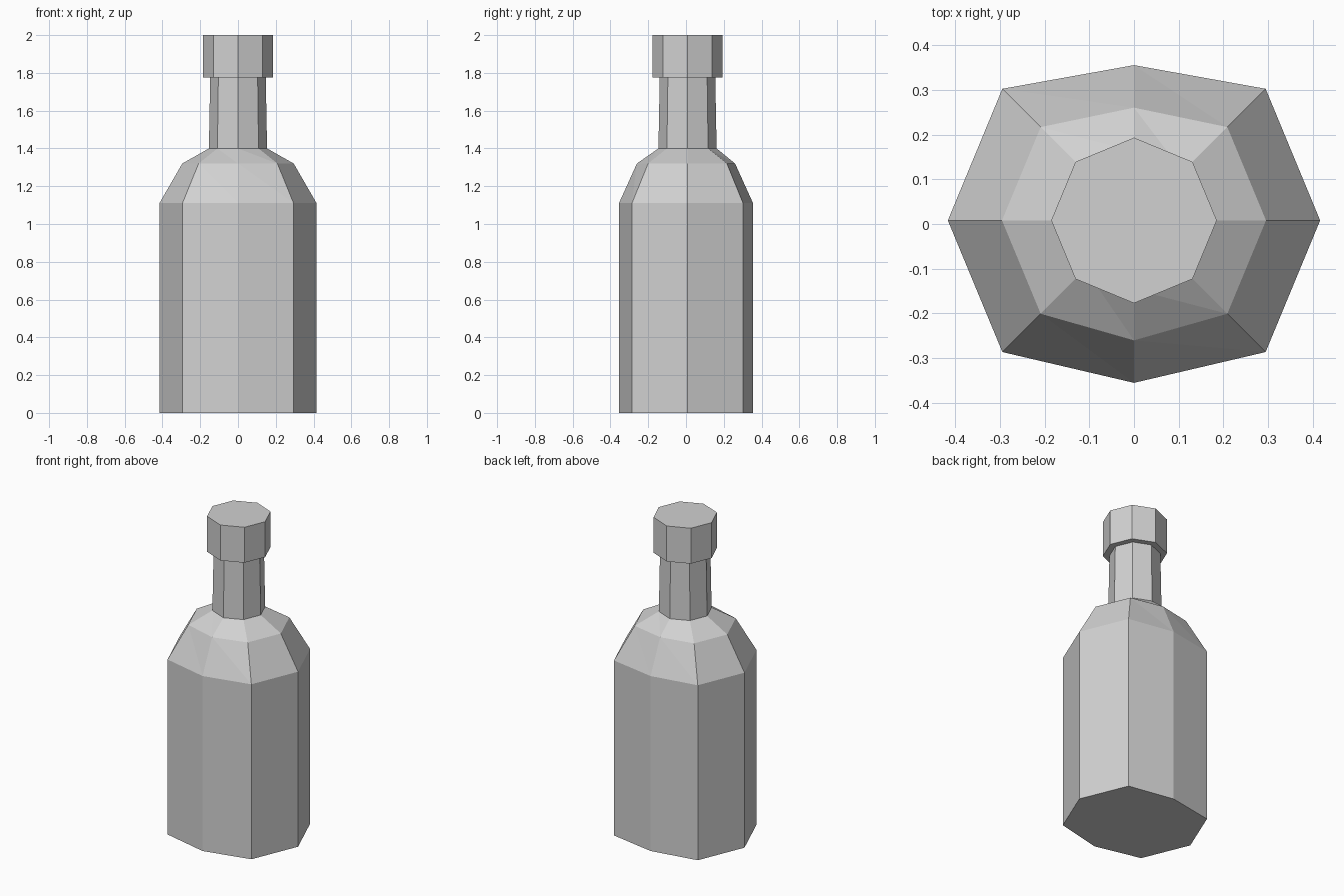
import bpy, bmesh
from math import sin, cos, pi

SIDES = 8
CENTRE_Y = 0.008

cube = bpy.data.objects.get("Cube")
if cube:
    bpy.data.objects.remove(cube, do_unlink=True)

# One plain grey for the whole bottle
grey = bpy.data.materials.new("light grey")
grey.use_nodes = True
colour = (0.64, 0.64, 0.64, 1)
grey.diffuse_color = colour
grey.node_tree.nodes["Principled BSDF"].inputs["Base Color"].default_value = colour


def add_ring(bm, z, radius, depth):
    """Octagon whose front and back corners are pulled in to the given depth."""
    verts = []
    for i in range(SIDES):
        a = 2 * pi * i / SIDES
        y = CENTRE_Y + radius * sin(a)
        if i in (SIDES // 4, 3 * SIDES // 4) and depth:
            y = depth * sin(a)
        verts.append(bm.verts.new((radius * cos(a), y, z)))
    return verts


def lathe(name, profile, cap_bottom=False, cap_top=False):
    """Join a stack of rings (z, radius, depth) with flat faces."""
    bm = bmesh.new()
    rings = [add_ring(bm, *p) for p in profile]
    for low, high in zip(rings, rings[1:]):
        for i in range(SIDES):
            j = (i + 1) % SIDES
            bm.faces.new((low[i], low[j], high[i]))
            bm.faces.new((low[j], high[j], high[i]))
    if cap_bottom:
        bm.faces.new(rings[0][::-1])
    if cap_top:
        bm.faces.new(rings[-1])
    # Merge the flat pairs, keeping the creased shoulder facets
    bmesh.ops.dissolve_limit(bm, angle_limit=0.005, verts=[], edges=bm.edges[:])
    mesh = bpy.data.meshes.new(name)
    bm.to_mesh(mesh)
    bm.free()
    mesh.materials.append(grey)
    obj = bpy.data.objects.new(name, mesh)
    bpy.context.collection.objects.link(obj)
    return obj


# Body with sloping shoulder, flattened at front and back
lathe("bottle_body", [(0, 0.416, 0.355), (1.11, 0.416, 0.355),
                      (1.32, 0.295, 0.26), (1.4, 0.154, 0)], cap_bottom=True)

# Slightly tapering neck
lathe("bottle_neck", [(1.4, 0.154, 0), (1.775, 0.147, 0)])

# Stopper, with its lip running in to the neck
lathe("bottle_stopper", [(1.775, 0.147, 0), (1.775, 0.185, 0), (2, 0.185, 0)], cap_top=True)
